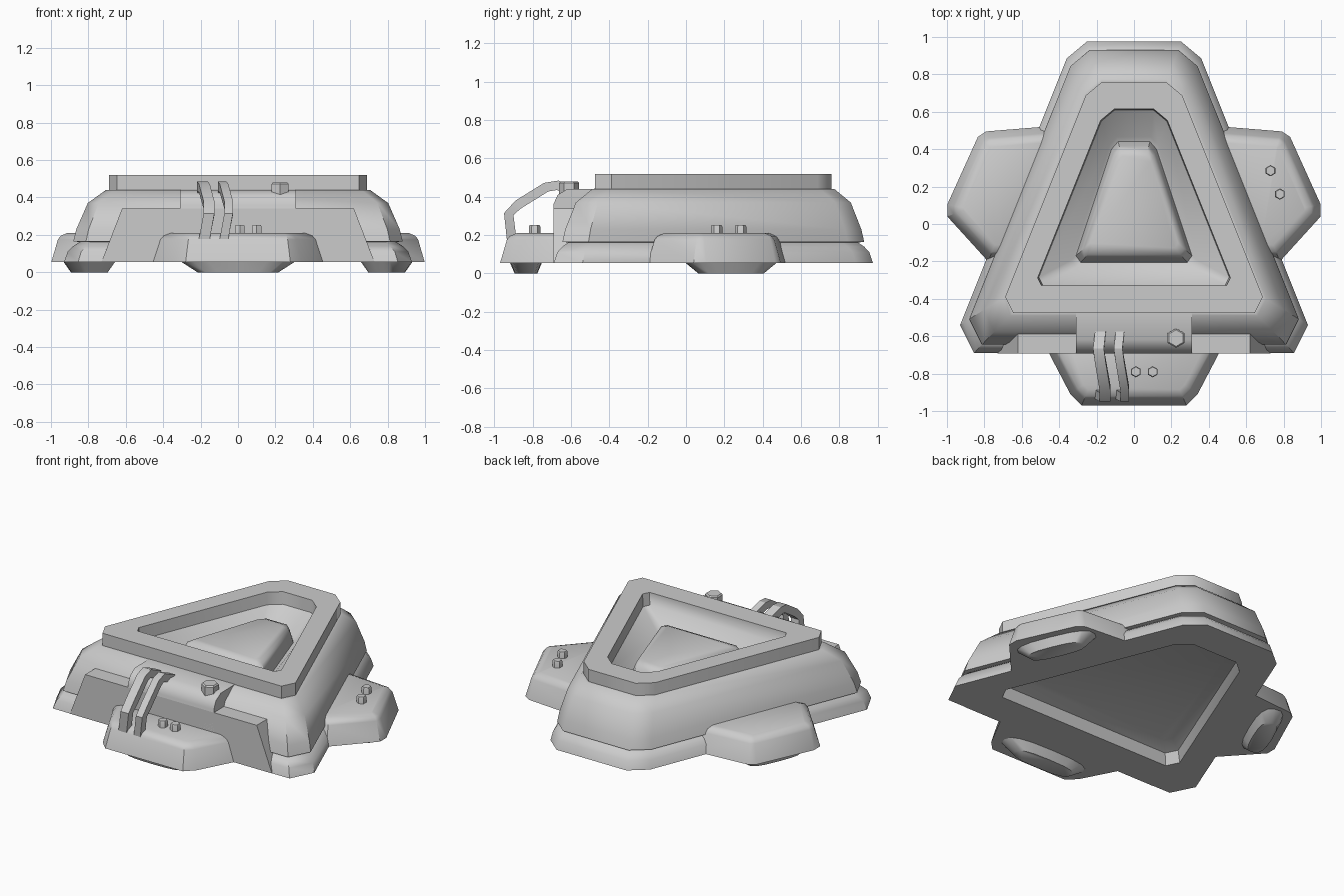
import bpy, bmesh, math
from mathutils import Vector

old = bpy.data.objects.get("Cube")
if old:
    bpy.data.objects.remove(old, do_unlink=True)

GREY = (0.6, 0.6, 0.6, 1)
mat = bpy.data.materials.new("plain_grey")
mat.use_nodes = True
mat.diffuse_color = GREY
mat.node_tree.nodes["Principled BSDF"].inputs["Base Color"].default_value = GREY


def loft(name, rings, angle=40):
    """Bridge equal rings of points, cap both ends, shade by angle."""
    bm = bmesh.new()
    loops = [[bm.verts.new(p) for p in ring] for ring in rings]
    n = len(loops[0])
    for a, b in zip(loops, loops[1:]):
        for i in range(n):
            j = (i + 1) % n
            bm.faces.new((a[i], a[j], b[j], b[i]))
    bm.faces.new(loops[0][::-1])
    bm.faces.new(loops[-1])
    bmesh.ops.recalc_face_normals(bm, faces=bm.faces)
    mesh = bpy.data.meshes.new(name)
    bm.to_mesh(mesh)
    bm.free()
    mesh.materials.append(mat)
    obj = bpy.data.objects.new(name, mesh)
    bpy.context.collection.objects.link(obj)
    bpy.ops.object.select_all(action="DESELECT")
    obj.select_set(True)
    bpy.context.view_layer.objects.active = obj
    bpy.ops.object.shade_smooth_by_angle(angle=math.radians(angle))
    return obj


def mirrored(half):
    return half + [(-x, y) for x, y in reversed(half)]


def triangle(d, z):
    """Chamfered triangle ring, inset by d from the widest outline."""
    top, bottom = 0.975 - d, -0.69 + d
    k = 0.714 - 0.8 * d - 0.2 * d * d
    ct, cb = 0.09 - 0.08 * d, max(0.02, 0.15 - 0.3 * d)
    xt, xb = k - 0.4 * (top - ct), k - 0.4 * (bottom + cb)
    half = [(xt - 1.2 * ct, top), (xt, top - ct),
            (xb, bottom + cb), (xb - 0.5 * cb, bottom)]
    return [(x, y, z) for x, y in mirrored(half)]


def scaled(outline, s, z):
    cx = sum(p[0] for p in outline) / len(outline)
    cy = sum(p[1] for p in outline) / len(outline)
    return [(cx + (x - cx) * s, cy + (y - cy) * s, z) for x, y in outline]


def inset(outline, d, z):
    """Move every edge of a clockwise outline inwards by d."""
    pts = [Vector(p) for p in outline]
    ring = []
    for i, p in enumerate(pts):
        e1 = (p - pts[i - 1]).normalized()
        e2 = (pts[(i + 1) % len(pts)] - p).normalized()
        n1, n2 = Vector((e1.y, -e1.x)), Vector((e2.y, -e2.x))
        q = p + (n1 + n2) * d / (1 + n1.dot(n2))
        ring.append((q.x, q.y, z))
    return ring


def bolt(name, x, y, z, r, h):
    hexagon = [(x + r * math.sin(i * math.pi / 3), y + r * math.cos(i * math.pi / 3))
               for i in range(6)]
    loft(name, [scaled(hexagon, s, zz) for s, zz in
                ((1, z - 0.03), (1, z + h * 0.8), (0.85, z + h))], 30)


# Base skirt with the hollow underneath
loft("base_skirt", [triangle(d, z) for d, z in (
    (0.32, 0.155), (0.25, 0.125), (0.23, 0.055), (0, 0.055),
    (0.018, 0.11), (0.045, 0.14), (0.09, 0.17))])

# Shell, raised rim, bowl and central mound
mound = mirrored([(0.085, 0.44), (0.12, 0.40), (0.31, -0.17), (0.285, -0.205)])
loft("shell", [triangle(d, z) for d, z in (
    (0.09, 0.16), (0.045, 0.165), (0.06, 0.23), (0.115, 0.37),
    (0.20, 0.44), (0.215, 0.44), (0.215, 0.52), (0.36, 0.52), (0.365, 0.44))]
    + [scaled(mound, s, z) for s, z in (
        (1.08, 0.34), (1, 0.33), (0.93, 0.40), (0.87, 0.435), (0.76, 0.45))])

# Front plate with low wings and a tall middle
wings = [(-0.73, 0.055), (-0.62, 0.34), (0.62, 0.34), (0.73, 0.055)]
loft("front_plate_wings", [[(x, y, z) for x, z in wings] for y in (-0.692, -0.56)], 20)
middle = [(-0.692, 0.055), (-0.692, 0.36), (-0.67, 0.41), (-0.62, 0.44),
          (-0.475, 0.442), (-0.475, 0.055)]
loft("front_plate_middle", [[(x, y, z) for y, z in middle] for x in (-0.31, 0.31)])

# Pads with sloping sides
front_pad = mirrored([(0.40, -0.56), (0.455, -0.69), (0.34, -0.91), (0.28, -0.97)])
side_pad = [(0.36, 0.53), (0.79, 0.495), (0.835, 0.465), (0.998, 0.105),
            (0.998, 0.04), (0.78, -0.2), (0.62, -0.19)]
steps = ((0, 0.055), (0.035, 0.175), (0.05, 0.195), (0.085, 0.21))
loft("front_pad", [inset(front_pad, d, z) for d, z in steps], 35)
for side, s in (("left", 1), ("right", -1)):
    loft(side + "_pad", [[(x * s, y, zz) for x, y, zz in inset(side_pad, d, z)]
                         for d, z in steps], 35)


def foot(name, cx, cy, length, width, turn):
    c, s = math.cos(turn), math.sin(turn)
    ring = []
    for i in range(16):
        a = math.tau * i / 16
        # Rounded-off rectangle
        u = length * math.copysign(abs(math.cos(a)) ** 0.7, math.cos(a))
        v = width * math.copysign(abs(math.sin(a)) ** 0.7, math.sin(a))
        ring.append((cx + u * c - v * s, cy + u * s + v * c))
    loft(name, [scaled(ring, k, z) for k, z in ((1, 0.06), (0.7, 0))], 45)


foot("front_foot", 0, -0.835, 0.31, 0.085, 0)
for side, s in (("left", 1), ("right", -1)):
    foot(side + "_foot", 0.795 * s, 0.235, 0.26, 0.085, math.pi / 2 + s * 0.4)

# Bolts
for i, (x, y) in enumerate(((0.01, -0.79), (0.10, -0.79), (0.73, 0.285), (0.78, 0.16))):
    bolt("pad_bolt_%d" % (i + 1), x, y, 0.21, 0.03, 0.042)
bolt("plate_bolt", 0.225, -0.61, 0.44, 0.052, 0.04)

# Two bent handle bars
path = [(-0.01, -0.91, 0.18), (0.015, -0.925, 0.31), (0.015, -0.875, 0.36),
        (-0.01, -0.73, 0.45), (-0.02, -0.67, 0.46), (-0.01, -0.585, 0.425)]


def handle(name, x0, width, thick):
    pts = [Vector((x0 + x, y, z)) for x, y, z in path]
    rings = []
    for i, p in enumerate(pts):
        t = pts[min(i + 1, len(pts) - 1)] - pts[max(i - 1, 0)]
        n = Vector((0, -t.z, t.y)).normalized() * thick / 2
        w = Vector((width / 2, 0, 0))
        rings.append([p + n + w, p + n - w, p - n - w, p - n + w])
    loft(name, rings, 25)


handle("handle_bar_right", -0.17, 0.058, 0.05)
handle("handle_bar_left", -0.065, 0.046, 0.05)
